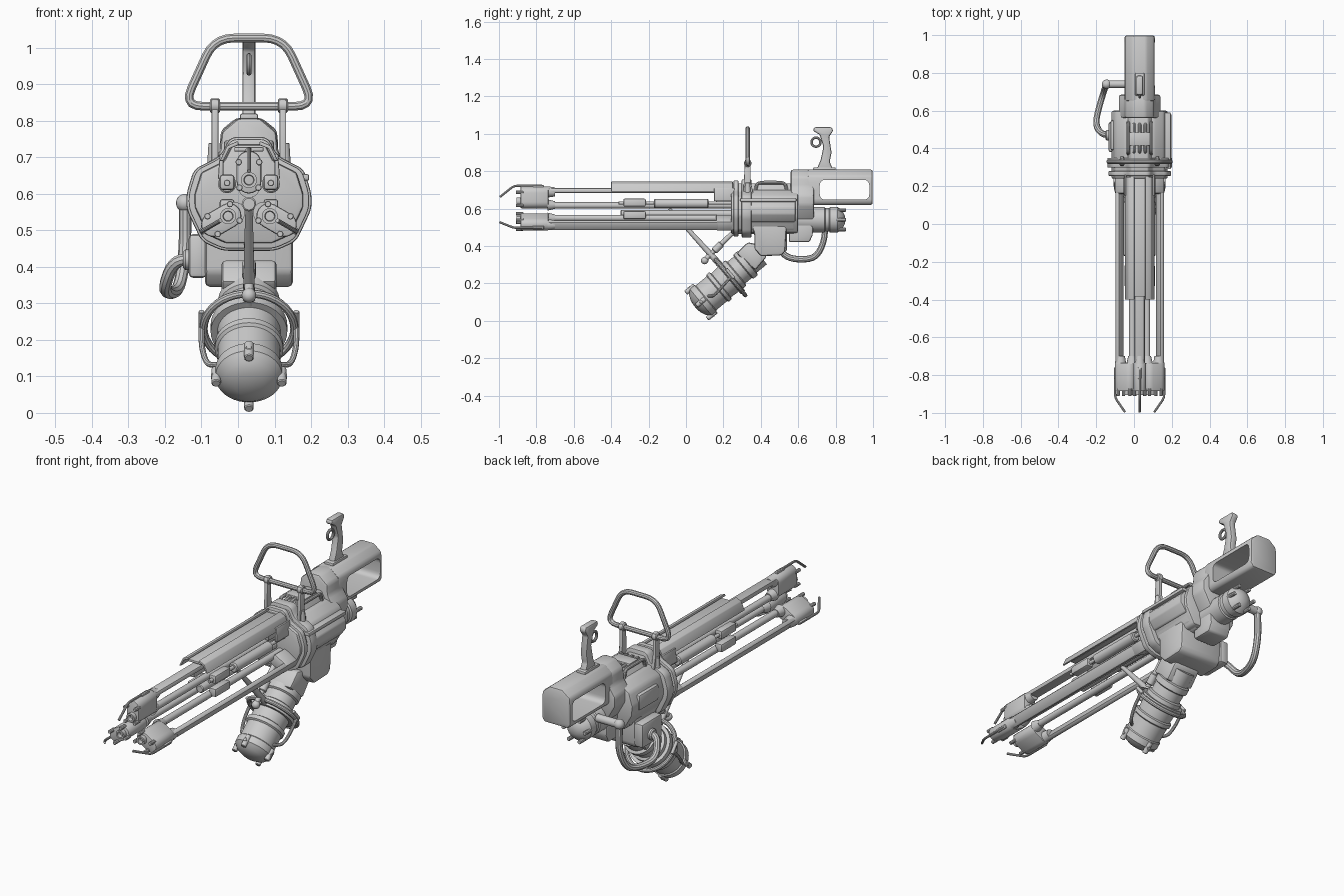
import bpy, bmesh, math
from mathutils import Vector, Matrix

if "Cube" in bpy.data.objects:
    bpy.data.objects.remove(bpy.data.objects["Cube"])

CX, CZ = 0.03, 0.572          # barrel cluster axis (runs along y)
I = Matrix.Identity(4)


def finish(name, bm, bevel=0, M=I, seg=2):
    bmesh.ops.recalc_face_normals(bm, faces=bm.faces)
    if bevel:
        es = [e for e in bm.edges if len(e.link_faces) == 2 and e.calc_face_angle() > 0.35]
        bmesh.ops.bevel(bm, geom=es, offset=bevel, segments=seg, affect='EDGES', profile=0.5, clamp_overlap=True)
    me = bpy.data.meshes.new(name)
    bm.to_mesh(me)
    bm.free()
    me.transform(M)
    ob = bpy.data.objects.new(name, me)
    bpy.context.collection.objects.link(ob)
    return ob


def prism(name, pts, axis, a, b, bevel=0, M=I):
    """Extrude a 2D outline: axis 'x' takes (y, z) points, axis 'y' takes (x, z)."""
    bm = bmesh.new()
    put = (lambda p, t: (t, p[0], p[1])) if axis == 'x' else (lambda p, t: (p[0], t, p[1]))
    lo, hi = ([bm.verts.new(put(p, t)) for p in pts] for t in (a, b))
    bm.faces.new(lo)
    bm.faces.new(hi)
    n = len(pts)
    for i in range(n):
        j = (i + 1) % n
        bm.faces.new((lo[i], lo[j], hi[j], hi[i]))
    return finish(name, bm, bevel, M)


def box(name, c, s, bevel=0.008, M=I):
    (x, y, z), (w, d, h) = c, (v / 2 for v in s)
    return prism(name, [(x - w, z - h), (x + w, z - h), (x + w, z + h), (x - w, z + h)], 'y', y - d, y + d, bevel, M)


def lathe(name, p0, d, prof, n=32, M=I, flat=1):
    """Turn a (distance, radius) profile about the line from p0 along d."""
    bm = bmesh.new()
    q = Vector(d).to_track_quat('Z', 'Y')
    rings = [[bm.verts.new(Vector(p0) + q @ Vector((r * math.cos(k * math.tau / n), r * flat * math.sin(k * math.tau / n), t)))
              for k in range(n)] for t, r in prof]
    for A, B in zip(rings, rings[1:]):
        for k in range(n):
            bm.faces.new((A[k], A[k - 1], B[k - 1], B[k]))
    bm.faces.new(rings[0])
    bm.faces.new(rings[-1])
    return finish(name, bm, 0, M)


def rod(name, p0, p1, r, r2=None, M=I, n=16):
    d = Vector(p1) - Vector(p0)
    L = d.length
    r2 = r2 or r
    b = min(r, r2, L) * 0.2
    return lathe(name, p0, d, [(0, r - b), (b, r), (L - b, r2), (L, r2 - b)], n, M)


def ball(name, c, r, M=I):
    bm = bmesh.new()
    bmesh.ops.create_uvsphere(bm, u_segments=16, v_segments=10, radius=r, matrix=Matrix.Translation(c))
    return finish(name, bm, 0, M)


def rounded(pts, r, closed=True):
    """Replace every corner with a short arc."""
    pts = [Vector(p) for p in pts]
    out = []
    for i, p in enumerate(pts):
        if not closed and i in (0, len(pts) - 1):
            out.append(p)
            continue
        u, v = pts[i - 1] - p, pts[(i + 1) % len(pts)] - p
        a, b = p + u.normalized() * min(r, u.length * .48), p + v.normalized() * min(r, v.length * .48)
        out += [a.lerp(p, t).lerp(p.lerp(b, t), t) for t in (0, .2, .4, .6, .8, 1)]
    return out


def tube(name, pts, r, closed=False, corner=0.05, M=I):
    cu = bpy.data.curves.new(name, 'CURVE')
    cu.dimensions, cu.bevel_depth, cu.bevel_resolution, cu.use_fill_caps = '3D', r, 3, True
    path = rounded(pts, corner, closed) if corner else pts
    sp = cu.splines.new('POLY')
    sp.points.add(len(path) - 1)
    for s, p in zip(sp.points, path):
        s.co = (*p, 1)
    sp.use_cyclic_u = closed
    tmp = bpy.data.objects.new(name, cu)
    me = bpy.data.meshes.new_from_object(tmp)
    bpy.data.objects.remove(tmp)
    me.transform(M)
    ob = bpy.data.objects.new(name, me)
    bpy.context.collection.objects.link(ob)
    return ob


def sym(half):
    """Mirror a half outline of (offset, z), listed top to bottom, about x = CX."""
    return [(CX + x, z) for x, z in half] + [(CX - x, z) for x, z in reversed(half)]


def circle(c, u, v, r, n=32):
    return [Vector(c) + Vector(u) * r * math.cos(k * math.tau / n) + Vector(v) * r * math.sin(k * math.tau / n) for k in range(n)]


# three barrel units, built pointing up (z = radius) and turned around the axis
for i in range(3):
    M = Matrix.Translation((CX, 0, CZ)) @ Matrix.Rotation(i * math.tau / 3, 4, 'Y')
    arc = [(.034 * math.cos(t * math.pi / 10), .034 * math.sin(t * math.pi / 10)) for t in range(11)]
    stadium = [(x, .112 + z) for x, z in arc] + [(-x, .063 - z) for x, z in arc]
    prism(f"muzzle_{i}", stadium, 'y', -.885, -.735, .006, M)
    lathe(f"muzzle_sleeve_{i}", (0, -.74, .117), (0, 1, 0), [(0, .03), (.04, .024)], 16, M)
    lathe(f"barrel_sleeve_{i}", (0, -.74, .047), (0, 1, 0), [(0, .03), (.04, .02)], 16, M)
    lathe(f"bore_{i}", (0, -.87, .066), (0, -1, 0), [(0, .022), (.035, .022), (.035, .014), (.01, .012)], 20, M)
    rod(f"barrel_{i}", (0, -.74, .045), (0, .3, .045), .017, M=M)
    box(f"outer_rail_{i}", (0, -.22, .124), (.054, 1.04, .026), .01, M)
    box(f"rail_root_{i}", (0, .21, .095), (.06, .1, .085), .012, M)
    for x, z in ((.026, .045), (-.026, .045), (.028, .115), (-.028, .115)):
        rod(f"muzzle_bolt_{i}", (x, -.91, z), (x, -.87, z), .009, M=M, n=10)
    tube(f"prong_{i}", [(0, -.77, .15), (0, -.92, .15), (0, -.995, .09)], .006, corner=.02, M=M)
    box(f"prong_foot_{i}", (0, -.79, .146), (.018, .06, .014), .003, M)

# tubes and clamps in the gaps between the barrels
rod("axis_tube", (CX, -.35, CZ), (CX, .3, CZ), .02)
for s in (-1, 1):
    x = CX + s * .06
    rod("gap_rod", (x, -.36, .63), (x, .27, .63), .009)
    rod("gap_cylinder", (x, -.17, .627), (x, .12, .627), .025)
    box("upper_clamp", (x, -.275, .632), (.04, .12, .042))
    box("lower_clamp", (x, -.275, .565), (.04, .12, .042))

# open top shroud
outer = [(.03, .745), (.06, .732), (.08, .69)]
inner = [(.07, .69), (.053, .724), (.028, .734)]
for s in (-1, 1):
    prism("shroud_side", [(CX + s * x, z) for x, z in outer + inner], 'y', -.4, .25, .003)
    prism("shroud_skirt", [(CX + s * x, z) for x, z in ((.08, .71), (.085, .64), (.07, .64), (.07, .71))], 'y', .15, .26, .004)
box("shroud_floor", (CX, -.07, .722), (.08, .63, .012), .003)

# collars and main housing
lobe = [(.05, .75), (.075, .70), (.145, .665), (.165, .60), (.165, .56), (.125, .475), (.07, .45)]
grow = lambda k: sym([(x * k, .6 + (z - .6) * k) for x, z in lobe])
prism("front_collar", rounded([(*p, 0) for p in grow(1.0)], .02), 'y', .255, .28, .004)
prism("housing_core", grow(.9), 'y', .24, .58, .008)
prism("rear_collar", rounded([(*p, 0) for p in grow(1.04)], .02), 'y', .298, .35, .006)
prism("housing", sym([(.075, .70), (.13, .665), (.15, .6), (.145, .55), (.1, .47)]), 'y', .34, .6, .012)
prism("right_side_panel", [(.1, .665), (.165, .65), (.198, .61), (.198, .57), (.17, .53), (.1, .52)], 'y', .30, .585, .006)
box("right_panel_lip", (.165, .44, .645), (.06, .3, .018), .005)
box("left_side_box", (-.11, .46, .43), (.05, .16, .12), .012)
box("left_upper_box", (-.1, .47, .6), (.05, .16, .08), .012)

# top vent ribs
for k in range(5):
    x = CX - .06 + k * .03
    tube("vent_rib", [(x, .37, .69), (x, .38, .738), (x, .53, .738), (x, .54, .69)], .009, corner=.02)
box("vent_bridge", (CX, .45, .742), (.11, .07, .016), .004)

# front carry handle with two posts
tube("carry_handle", [(-.15, .33, .84), (-.065, .33, 1.027), (.125, .33, 1.027), (.21, .33, .84)], .0125, True, .055)
for s in (-1, 1):
    x = CX + s * .093
    prism("handle_post", [(.30, .6), (.362, .6), (.358, .69), (.345, .75), (.345, .86), (.315, .86), (.31, .75)], 'x', x - .009, x + .009, .004)
    rod("post_foot", (x + s * .005, .33, .62), (x + s * .005, .33, .74), .02, .013)
    rod("handle_clamp", (x - .014, .33, .842), (x + .014, .33, .842), .02)

# rear housing and looped stock
prism("rear_housing", sym([(.03, .808), (.075, .77), (.08, .715), (.11, .67), (.11, .62), (.06, .53)]), 'y', .56, .685, .012)
stock = prism("stock", sym([(.035, .808), (.076, .775), (.08, .74), (.08, .64), (.066, .62)]), 'y', .65, .998, .01)
hole = rounded([(.715, .648, 0), (.98, .648, 0), (.98, .753, 0), (.715, .753, 0)], .03)
cut = prism("stock_cutter", hole, 'x', -.2, .3)
cut.hide_render = True
m = stock.modifiers.new("hole", 'BOOLEAN')
m.object, m.solver = cut, 'EXACT'
bpy.context.view_layer.update()
stock_mesh = bpy.data.meshes.new_from_object(stock.evaluated_get(bpy.context.evaluated_depsgraph_get()))
stock.modifiers.clear()
stock.data = stock_mesh
bpy.data.objects.remove(cut)

# upright rear grip with trigger loop
prism("rear_grip", [(.695, .80), (.79, .80), (.768, .85), (.778, .90), (.765, .985), (.787, 1.015), (.78, 1.035), (.685, 1.035),
                    (.68, 1.015), (.715, .995), (.735, .93), (.72, .86)], 'x', .012, .048, .008)
box("grip_base", (CX, .74, .81), (.05, .12, .02), .006)
tube("trigger_loop", circle((CX, .695, .955), (0, 1, 0), (0, 0, 1), .024, 20), .007, True, 0)

# rear lower tank
lathe("rear_tank", (CX, .54, .54), (0, 1, 0), [(0, .068), (.2, .068), (.205, .062), (.225, .062), (.23, .069), (.27, .069), (.295, .05), (.31, .02)])
for k in range(6):
    a = k * math.tau / 6
    x, z = CX + .06 * math.cos(a), .54 + .06 * math.sin(a)
    rod("tank_bolt", (x, .8, z), (x, .855, z), .01, n=10)
prism("under_block", [(.55, .54), (.55, .42), (.66, .42), (.678, .46), (.678, .54)], 'x', -.03, .09, .01)

# hose from the tank to the left side box
rod("hose_fitting", (-.02, .74, .575), (-.15, .74, .575), .02)
ball("hose_elbow", (-.145, .74, .575), .025)
tube("hose", [(-.145, .74, .58), (-.145, .745, .44), (-.16, .70, .34), (-.185, .62, .325), (-.205, .53, .34), (-.175, .475, .42), (-.11, .47, .42)], .017, corner=.06)
rod("hose_socket", (-.15, .47, .42), (-.1, .47, .42), .028)

# neck that carries the canister
prism("neck", [(.34, .53), (.54, .53), (.53, .37), (.51, .35), (.40, .345), (.365, .385), (.365, .47)], 'x', -.09, .15, .012)
prism("canister_mount", [(.27, .36), (.33, .42), (.42, .40), (.43, .34), (.37, .27)], 'x', -.045, .105, .012)

# slanted canister
d = Vector((0, .77, .64)).normalized()
up = Vector((0, -d.z, d.y))
P = Vector((CX, .065, .088))
X = Vector((1, 0, 0))
lathe("canister", P, d, [(-.022, .01), (-.018, .04), (-.005, .07), (.012, .086), (.018, .092), (.05, .092), (.055, .086), (.13, .086),
                         (.136, .094), (.155, .094), (.16, .083), (.23, .088), (.26, .088), (.266, .075), (.31, .075),
                         (.316, .084), (.345, .084), (.35, .07), (.42, .07)], 40)
for v in (up, -up, X, -X):
    p = P + v * .09
    rod("canister_clip", p - d * .012, p + d * .05, .013, n=12)
    rod("clip_stud", p + d * .02, p + d * .02 + v * .014, .009, n=10)

# guard ring with side pins and hanging cables
R = P + d * .225
tube("guard_ring", circle(R, X, up, .124, 40), .011, True, 0)
lathe("ring_seat", R - d * .015, d, [(0, .09), (0, .105), (.03, .105), (.03, .09)], 40)
for s in (-1, 1):
    p = R + X * s * .13
    rod("ring_pin", p - up * .015 + d * .012, p + up * .05 + d * .012, .008)
    tube("side_cable", [p, p - d * .07 - up * .01, P + d * .09 + X * s * .115 - up * .02, P + d * .07 + X * s * .08], .008, corner=.05)

# struts between the guard ring and the barrels
rod("long_strut", R + up * .09, (CX, -.09, .60), .017, .009)
rod("short_strut", (CX, .10, .325), (CX, .26, .48), .013)
ball("strut_knob", (CX, .10, .322), .02)
rod("strut_collar", (CX, .15, .372), (CX, .19, .412), .019)

# smooth shading with crisp edges
for ob in bpy.context.collection.objects:
    ob.select_set(True)
    bpy.context.view_layer.objects.active = ob
bpy.ops.object.shade_smooth_by_angle(angle=math.radians(35))
